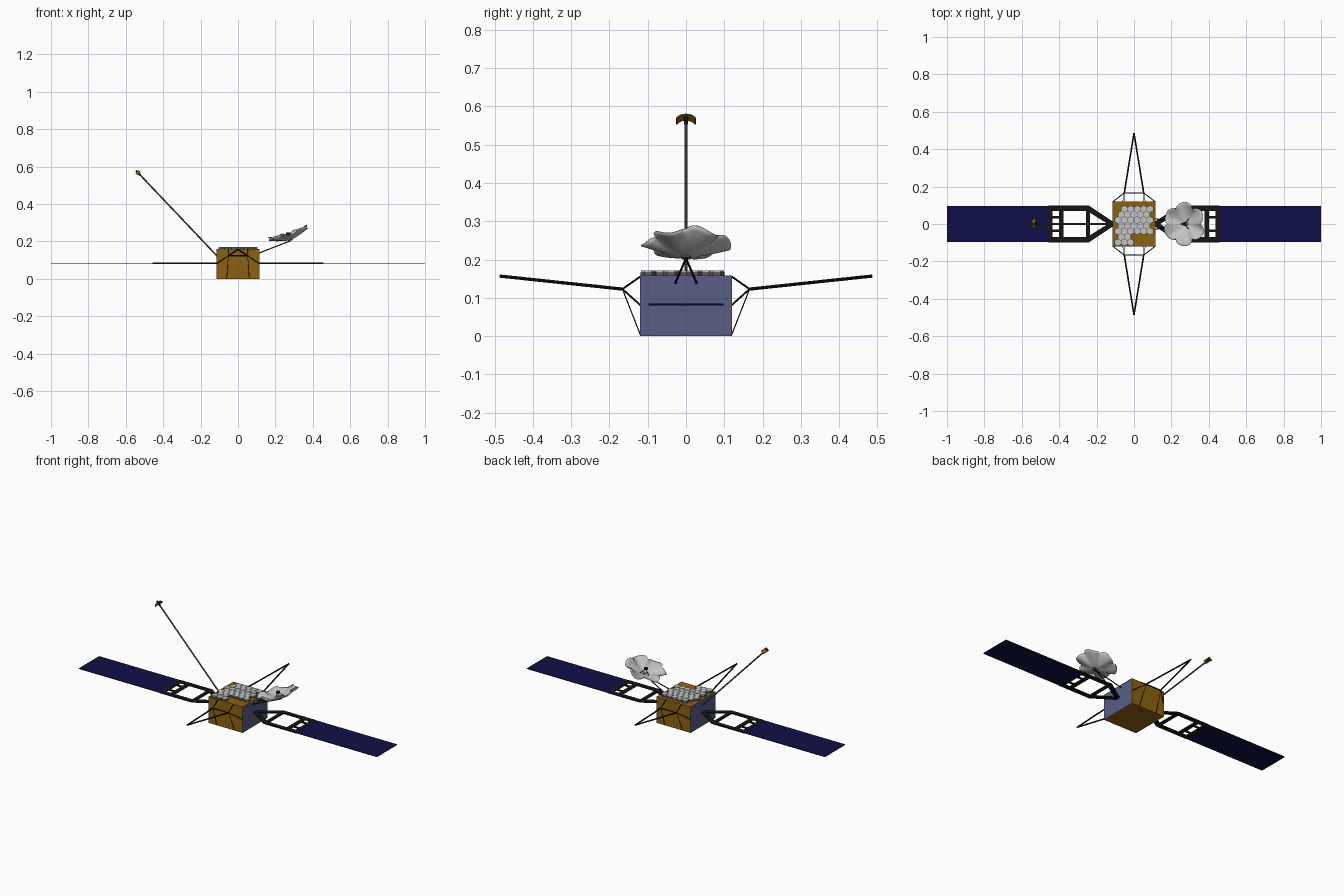
import bpy, bmesh, math
from mathutils import Vector, Matrix

if "Cube" in bpy.data.objects:
    bpy.data.objects.remove(bpy.data.objects["Cube"])


def mat(name, r, g, b):
    m = bpy.data.materials.new(name)
    m.diffuse_color = (r, g, b, 1)
    m.use_nodes = True
    m.node_tree.nodes["Principled BSDF"].inputs["Base Color"].default_value = m.diffuse_color
    return m


GOLD = mat("gold foil", 0.27, 0.12, 0.006)
SLATE = mat("slate blue", 0.10, 0.11, 0.24)
NAVY = mat("solar navy", 0.005, 0.005, 0.065)
BLACK = mat("black", 0.008, 0.008, 0.008)
GREY = mat("mid grey", 0.11, 0.11, 0.11)
LIGHT = mat("light grey", 0.55, 0.55, 0.55)


def finish(name, bm, *mats):
    bmesh.ops.recalc_face_normals(bm, faces=bm.faces)
    me = bpy.data.meshes.new(name)
    bm.to_mesh(me)
    bm.free()
    ob = bpy.data.objects.new(name, me)
    bpy.context.collection.objects.link(ob)
    for m in mats:
        me.materials.append(m)
    return ob


def add_box(bm, x0, x1, y0, y1, z0, z1):
    m = Matrix.Translation(((x0 + x1) / 2, (y0 + y1) / 2, (z0 + z1) / 2))
    bmesh.ops.create_cube(bm, size=1, matrix=m @ Matrix.Diagonal((x1 - x0, y1 - y0, z1 - z0, 1)))


def add_rod(bm, a, b, r, n=8):
    a, b = Vector(a), Vector(b)
    d = b - a
    m = Matrix.Translation((a + b) / 2) @ d.to_track_quat('Z', 'Y').to_matrix().to_4x4()
    bmesh.ops.create_cone(bm, cap_ends=True, segments=n, radius1=r, radius2=r, depth=d.length, matrix=m)


def rods(name, items, m):
    bm = bmesh.new()
    for a, b, r in items:
        add_rod(bm, a, b, r)
    return finish(name, bm, m)


# Body: gold box with slate side faces
bm = bmesh.new()
add_box(bm, -0.115, 0.115, -0.12, 0.12, 0, 0.158)
bm.normal_update()
for f in bm.faces:
    f.material_index = 1 if abs(f.normal.x) > 0.5 else 0
finish("body", bm, GOLD, SLATE)

# Honeycomb tiles on the roof, two opposite corners left bare
tiles, base = bmesh.new(), bmesh.new()
PITCH = 0.0345
for row in range(-3, 4):
    for col in range(-4, 5):
        x = (col + 0.5 * (row % 2)) * PITCH
        y = -0.009 + row * PITCH * 0.866
        if abs(x) > 0.1:
            continue
        if y > 0.045 + (x + 0.115) * 0.7 or (y < -0.06 and x > -0.01):
            continue
        R = PITCH / math.sqrt(3)
        for b, r, z0, z1 in ((base, R, 0.157, 0.167), (tiles, R * 0.92, 0.160, 0.171)):
            bmesh.ops.create_cone(b, cap_ends=True, segments=6, radius1=r, radius2=r, depth=z1 - z0,
                                  matrix=Matrix.Translation((x, y, (z0 + z1) / 2)))
finish("honeycomb_base", base, GREY)
finish("honeycomb_tiles", tiles, LIGHT)

# Solar wings: panel, ladder frame and tapered yoke
for side, s in (("left", -1), ("right", 1)):
    bm = bmesh.new()
    add_box(bm, *sorted((s * 0.455, s * 1.0)), -0.097, 0.097, 0.081, 0.085)
    finish(side + "_solar_panel", bm, NAVY)

    bm = bmesh.new()
    bars = [(0.24, 0.456, 0.07, 0.098), (0.24, 0.456, -0.098, -0.07),
            (0.235, 0.257, -0.09, 0.09), (0.377, 0.402, -0.09, 0.09), (0.435, 0.456, -0.09, 0.09),
            (0.40, 0.437, 0.03, 0.043), (0.40, 0.437, -0.043, -0.03)]
    for x0, x1, y0, y1 in bars:
        add_box(bm, *sorted((s * x0, s * x1)), y0, y1, 0.080, 0.086)
    for t in (-1, 1):
        # flat diagonal yoke arm
        pts = [(0.114, 0.0), (0.114, 0.014), (0.24, 0.098), (0.257, 0.098), (0.257, 0.074), (0.14, 0.0)]
        lo = [bm.verts.new((s * x, t * y, 0.080)) for x, y in pts]
        f = bm.faces.new(lo)
        ext = bmesh.ops.extrude_face_region(bm, geom=[f])
        bmesh.ops.translate(bm, vec=(0, 0, 0.006),
                            verts=[v for v in ext["geom"] if isinstance(v, bmesh.types.BMVert)])
    finish(side + "_wing_frame", bm, BLACK)

# Front and back A-shaped booms with their braces
for side, s in (("front", -1), ("back", 1)):
    tip = (0, s * 0.486, 0.157)
    items = [((-0.052, s * 0.166, 0.123), (0.052, s * 0.166, 0.123), 0.0035)]
    for t in (-1, 1):
        knee = (t * 0.052, s * 0.166, 0.123)
        items += [(knee, tip, 0.0042),
                  (knee, (t * 0.052, s * 0.119, 0.156), 0.0025),
                  (knee, (t * 0.113, s * 0.119, 0.081), 0.0025),
                  (knee, (t * 0.06, s * 0.119, 0.003), 0.0015)]
    rods(side + "_boom", items, BLACK)

# Long slanted mast on the left
foot, tip = Vector((-0.112, 0, 0.122)), Vector((-0.537, 0, 0.570))
rods("mast", [(foot, tip, 0.0042)], GREY)
axis = (tip - foot).normalized()
across = axis.cross(Vector((0, 1, 0))).normalized()

# Curved gold sensor plate at the mast tip
bm = bmesh.new()
prev = None
for i in range(9):
    a = math.radians(-65 + i * 130 / 8)
    p = tip + Vector((0, 0.029 * math.sin(a), 0)) + axis * (0.026 * (math.cos(a) - 1) + 0.004)
    cur = [bm.verts.new(p + across * w) for w in (-0.012, 0.012)]
    if prev:
        bm.faces.new((prev[0], prev[1], cur[1], cur[0]))
    prev = cur
ob = finish("mast_sensor", bm, GOLD)
ob.modifiers.new("thickness", 'SOLIDIFY').thickness = 0.003
rods("mast_tip_pin", [(tip - axis * 0.022, tip + axis * 0.011, 0.0055)], BLACK)

# Petalled dish, tilted towards the body
tilt = Matrix.Translation((0.28, 0, 0.207)) @ Matrix.Rotation(math.radians(-18), 4, 'Y')
bm = bmesh.new()
SEG, RINGS = 72, 8
centre = bm.verts.new(tilt @ Vector((0, 0, 0)))
prev = None
for k in range(1, RINGS + 1):
    u = k / RINGS
    ring = []
    for i in range(SEG):
        a = 2 * math.pi * i / SEG
        lobe = abs(math.cos(3 * (a - math.pi / 6)))
        r = 0.118 * u * (1 - 0.22 * u * u * (1 - lobe ** 0.6))
        z = 0.038 * u ** 1.5 + 0.009 * u * u * math.sin(6 * a + 0.6) + 0.004 * u * u * math.sin(2 * a + 1)
        ring.append(bm.verts.new(tilt @ Vector((r * math.cos(a), r * math.sin(a), z))))
    for i in range(SEG):
        j = (i + 1) % SEG
        if prev:
            bm.faces.new((prev[i], ring[i], ring[j], prev[j]))
        else:
            bm.faces.new((centre, ring[i], ring[j]))
    prev = ring
ob = finish("petal_dish", bm, LIGHT)
for p in ob.data.polygons:
    p.use_smooth = True
ob.modifiers.new("thickness", 'SOLIDIFY').thickness = 0.002

# Dish feed on three short legs, hub and support arms
top = tilt @ Vector((0, 0, 0.036))
feed = [(top - Vector((0, 0, 0.004)), top + Vector((0, 0, 0.006)), 0.011)]
for i in range(3):
    a = math.radians(120 * i + 60)
    feed.append((tilt @ Vector((0.03 * math.cos(a), 0.03 * math.sin(a), 0.006)), top, 0.0018))
rods("dish_feed", feed, BLACK)
hub = tilt @ Vector((0, 0, -0.004))
rods("dish_hub", [(hub, tilt @ Vector((0, 0, 0.006)), 0.013)], GREY)
rods("dish_arms", [((0.113, t * 0.028, 0.138), hub, 0.003) for t in (-1, 1)], BLACK)
